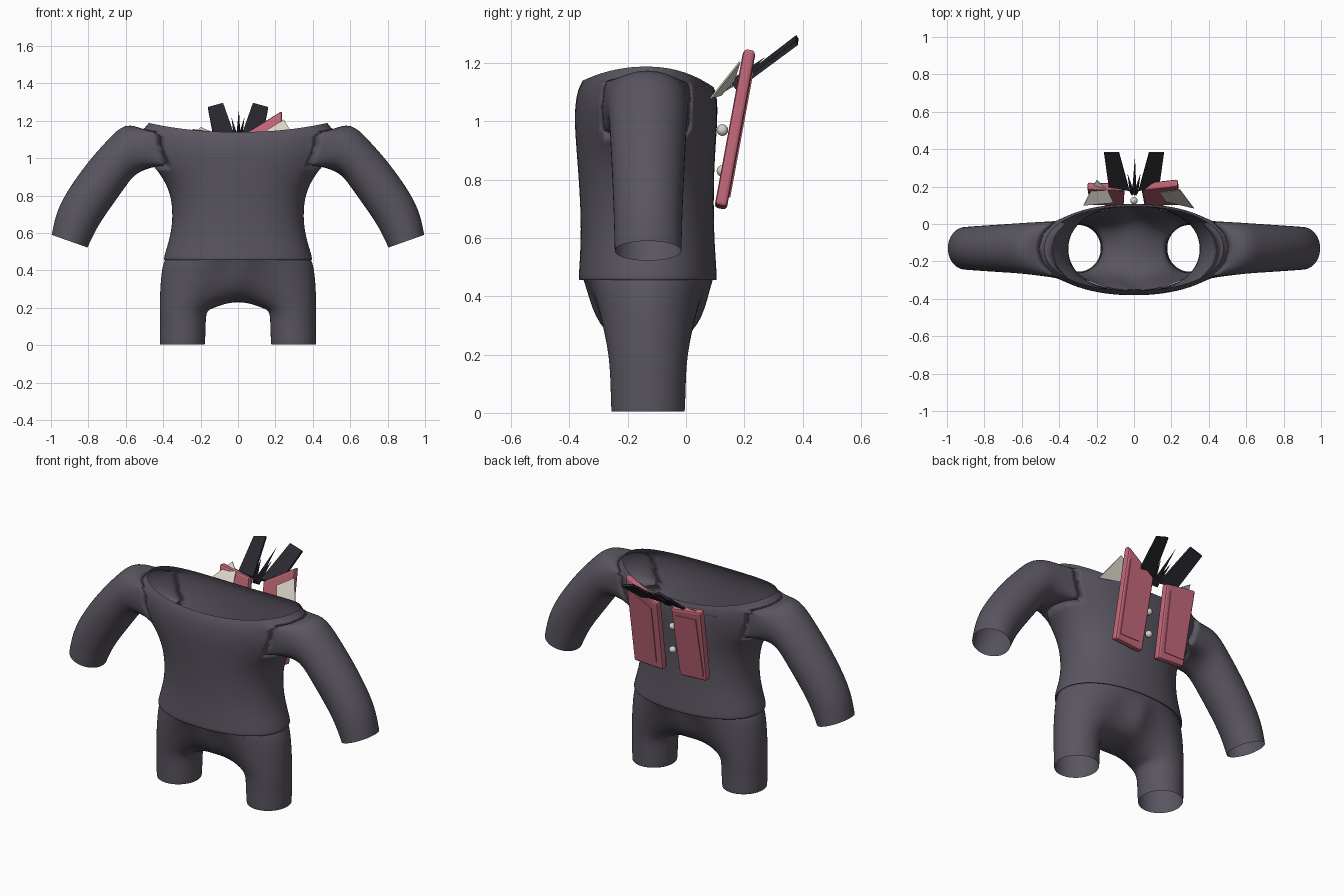
import bpy, math
from mathutils import Vector

if "Cube" in bpy.data.objects:
    bpy.data.objects.remove(bpy.data.objects["Cube"])

CY = -0.13  # depth of the sleeve and leg centres


def material(name, rgb):
    m = bpy.data.materials.new(name)
    m.diffuse_color = (*rgb, 1)
    m.use_nodes = True
    m.node_tree.nodes["Principled BSDF"].inputs["Base Color"].default_value = m.diffuse_color
    return m


CLOTH = material("charcoal cloth", (0.102, 0.091, 0.118))
PINK = material("dusty pink", (0.56, 0.14, 0.20))
CREAM = material("cream", (0.68, 0.65, 0.57))
BLACK = material("black", (0.022, 0.021, 0.028))


def make(name, verts, faces, mat, smooth=False):
    me = bpy.data.meshes.new(name)
    me.from_pydata([tuple(v) for v in verts], [], faces)
    me.materials.append(mat)
    ob = bpy.data.objects.new(name, me)
    bpy.context.collection.objects.link(ob)
    for p in me.polygons:
        p.use_smooth = smooth
    return ob


def mirror_and_smooth(ob):
    m = ob.modifiers.new("mirror", 'MIRROR')
    m.merge_threshold = 0.0005
    s = ob.modifiers.new("smooth", 'SUBSURF')
    s.levels = s.render_levels = 2


def half_oval(rx, front, back, zf, zs, zb, p=0.92):
    """Eleven points from centre front, round the +x side, to centre back."""
    pts = []
    cy, ry = (front + back) / 2, (back - front) / 2
    for i in range(11):
        a = math.radians(-90 + 18 * i)
        c, s = math.cos(a), math.sin(a)
        x = 0 if i in (0, 10) else rx * c ** p
        end = zf if s < 0 else zb
        z = zs + (end - zs) * s * s
        pts.append(Vector((x, cy + ry * math.copysign(abs(s) ** p, s), z)))
    return pts


# Shirt: half body rows with an armhole, then a sleeve lofted from the armhole
rows = [  # half width, front y, back y, z at front, side, back
    (0.385, -0.355, 0.095, 0.462, 0.462, 0.462),
    (0.402, -0.372, 0.110, 0.450, 0.450, 0.450),
    (0.402, -0.371, 0.109, 0.475, 0.475, 0.475),
    (0.360, -0.363, 0.100, 0.60, 0.60, 0.60),
    (0.353, -0.366, 0.098, 0.72, 0.72, 0.72),
    (0.372, -0.374, 0.100, 0.84, 0.84, 0.84),
    (0.450, -0.384, 0.108, 0.96, 0.955, 0.95),
    (0.505, -0.386, 0.112, 1.04, 1.06, 1.03),
    (0.510, -0.376, 0.110, 1.105, 1.155, 1.085),
    (0.485, -0.358, 0.098, 1.138, 1.190, 1.115),
]
verts, faces = [], []
for r in rows:
    verts += half_oval(*r)
for r in range(len(rows) - 1):
    for c in range(10):
        if r in (6, 7) and 3 <= c <= 6:
            continue  # armhole
        a = r * 11 + c
        faces.append((a, a + 1, a + 12, a + 11))
loop = [8 * 11 + c for c in (5, 6, 7)] + [7 * 11 + 7] + [6 * 11 + c for c in (7, 6, 5, 4, 3)]
loop += [7 * 11 + 3] + [8 * 11 + c for c in (3, 4)]
sleeve = [  # outer x z, inner x z, half depth
    (0.605, 1.195, 0.545, 0.925, 0.138),
    (0.700, 1.095, 0.600, 0.850, 0.132),
    (0.805, 0.980, 0.660, 0.765, 0.127),
    (0.932, 0.800, 0.735, 0.660, 0.120),
    (0.978, 0.690, 0.775, 0.585, 0.117),
    (0.996, 0.590, 0.804, 0.522, 0.115),
]
for ox, oz, ix, iz, ry in sleeve:
    ring = []
    for k in range(12):
        a = math.radians(30 * k)
        c, s = 1.04 * math.cos(a), 1.04 * math.sin(a)
        ring.append(len(verts))
        verts.append(Vector(((ox + ix) / 2 + (ox - ix) / 2 * c, CY + ry * s,
                             (oz + iz) / 2 + (oz - iz) / 2 * c)))
    for k in range(12):
        j = (k + 1) % 12
        faces.append((loop[k], loop[j], ring[j], ring[k]))
    loop = ring
mirror_and_smooth(make("shirt", verts, faces, CLOTH, True))

# Shorts: waist arc plus crotch seam, lofted down into an open leg
waist = half_oval(0.392, -0.358, 0.098, 0.465, 0.465, 0.465, 1)
seam = [Vector((0, y, z)) for y, z in
        ((0.07, 0.33), (0.0, 0.245), (CY, 0.225), (-0.25, 0.245), (-0.325, 0.33))]
top = waist + seam


def leg_ring(z, rx, ry, cx=0.295):
    pts = []
    for i in range(16):
        a = math.radians(-112.5 + 22.5 * i)
        pts.append(Vector((cx + rx * math.cos(a), CY + ry * math.sin(a), z)))
    return pts


thigh = leg_ring(0.18, 0.127, 0.136)
rings = [top]
for t in (0.3, 0.6, 0.85):
    ring = [a.lerp(b, t) for a, b in zip(top, thigh)]
    for p, a in zip(ring, top):
        p.z = a.z + (0.18 - a.z) * t ** 1.8
        p.x += 0.03 * t * (1 - t) * (1 if p.x > 0.2 else 0)
    rings.append(ring)
rings += [thigh, leg_ring(0.10, 0.125, 0.132), leg_ring(0.015, 0.124, 0.130, 0.297),
          leg_ring(0.004, 0.122, 0.128, 0.297)]
verts = [v for r in rings for v in r]
faces = []
for r in range(len(rings) - 1):
    for k in range(16):
        j = (k + 1) % 16
        faces.append((r * 16 + j, r * 16 + k, r * 16 + 16 + k, r * 16 + 16 + j))
mirror_and_smooth(make("shorts", verts, faces, CLOTH, True))


def plate(name, corners, offset, mat, bevel=0):
    """Four corners thickened along an offset vector."""
    lo = [Vector(c) - Vector(offset) / 2 for c in corners]
    hi = [Vector(c) + Vector(offset) / 2 for c in corners]
    f = [(3, 2, 1, 0), (4, 5, 6, 7)] + [(i, (i + 1) % 4, (i + 1) % 4 + 4, i + 4) for i in range(4)]
    ob = make(name, lo + hi, f, mat)
    # keep the outside facing out whichever way the corners run
    n = (lo[1] - lo[0]).cross(lo[2] - lo[0])
    if n.dot(Vector(offset)) < 0:
        ob.data.flip_normals()
    if bevel:
        b = ob.modifiers.new("round", 'BEVEL')
        b.width, b.segments = bevel, 2
    return ob


# Back slabs, leaning away from the back, the right one with a raised outer corner
def lean(x, z):
    return (x, 0.118 + 0.185 * (z - 0.70), z)


plate("back_slab_right", [lean(*p) for p in ((0.055, 0.70), (0.245, 0.71), (0.235, 1.25), (0.04, 1.13))],
      (0, 0.042, -0.008), PINK, 0.012)
plate("back_slab_left", [lean(*p) for p in ((-0.055, 0.70), (-0.235, 0.71), (-0.25, 1.155), (-0.05, 1.13))],
      (0, 0.042, -0.008), PINK, 0.012)
# Narrow raised outer panels on the slabs
for side, name in ((1, "right"), (-1, "left")):
    zt = 1.17 if side > 0 else 1.10
    pts = [lean(side * x, z) for x, z in ((0.09, 0.74), (0.22, 0.74), (0.215, zt), (0.08, 1.09))]
    plate("slab_panel_" + name, [(x, y + 0.022, z) for x, y, z in pts], (0, 0.009, -0.002), PINK)

# Cream flaps at the slab tops
plate("flap_right", [(0.17, 0.12, 1.09), (0.32, 0.085, 1.08), (0.245, 0.185, 1.205), (0.14, 0.165, 1.14)],
      (0, 0.004, -0.003), CREAM)
plate("flap_left", [(-0.27, 0.10, 1.085), (-0.11, 0.115, 1.10), (-0.14, 0.18, 1.14), (-0.20, 0.235, 1.165)],
      (0, 0.004, -0.003), CREAM)

# Black blades fanning up and back
for side, name in ((1, "right"), (-1, "left")):
    plate("blade_" + name, [(side * 0.025, 0.18, 1.135), (side * 0.135, 0.20, 1.135),
                            (side * 0.16, 0.38, 1.268), (side * 0.08, 0.382, 1.29)],
          (0, -0.008, 0.012), BLACK)

# Thin spikes between the blades
for i, (x, y, z) in enumerate(((0.005, 0.36, 1.26), (-0.035, 0.27, 1.22), (0.035, 0.27, 1.22))):
    verts = [(x * 0.3 - 0.012, 0.17, 1.11), (x * 0.3 + 0.012, 0.17, 1.11), (x * 0.3, 0.15, 1.14), (x, y, z)]
    make("spike_%d" % (i + 1), verts, [(0, 2, 1), (0, 1, 3), (1, 2, 3), (2, 0, 3)], BLACK)

# Small studs between the slabs
for i, z in enumerate((0.83, 0.97)):
    bpy.ops.mesh.primitive_uv_sphere_add(segments=12, ring_count=8, radius=0.02, location=(0, 0.125, z))
    ob = bpy.context.object
    ob.name = "stud_%d" % (i + 1)
    ob.data.materials.append(CREAM)
    bpy.ops.object.shade_smooth()
